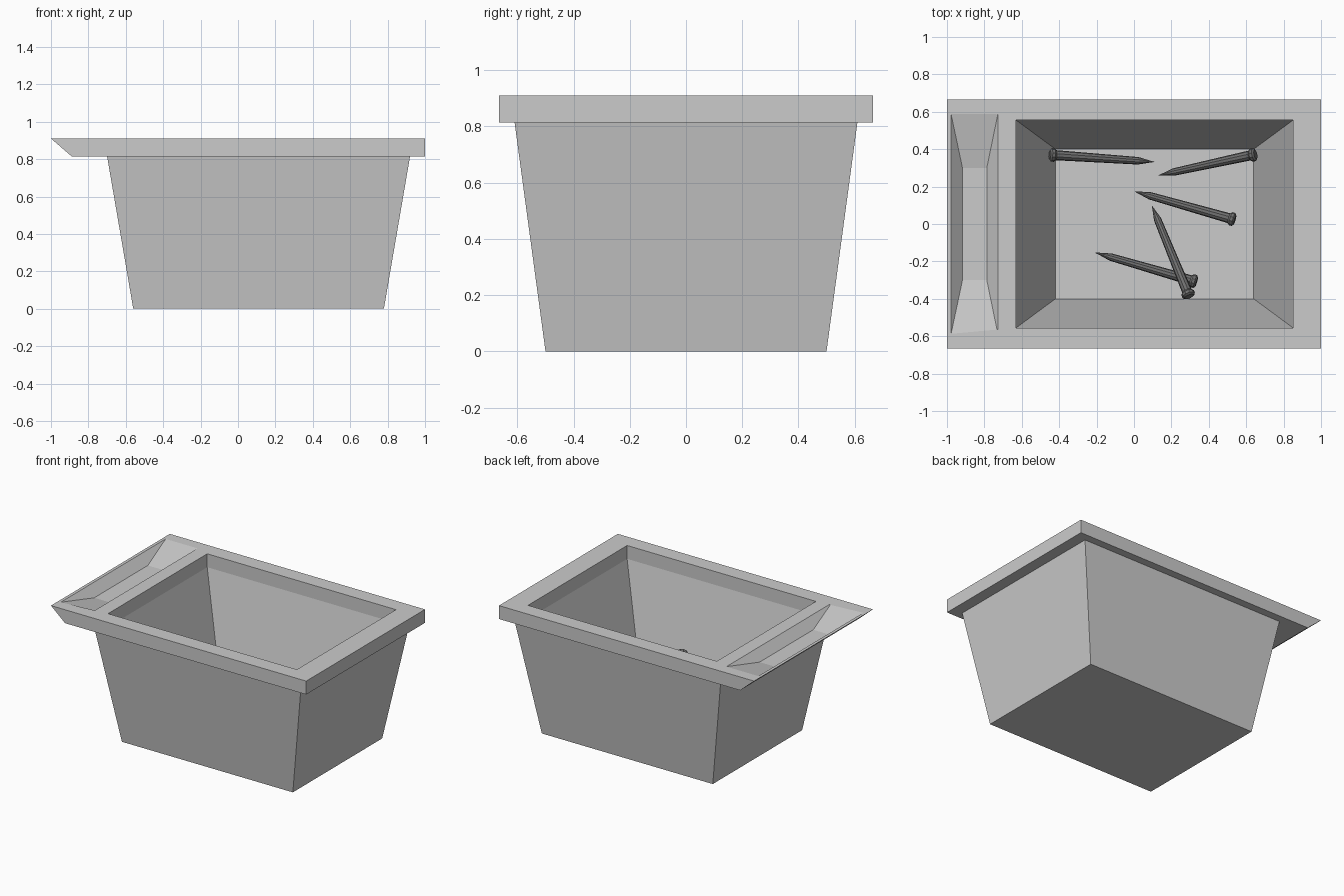
import bpy, bmesh, math
from mathutils import Vector

if "Cube" in bpy.data.objects:
    bpy.data.objects.remove(bpy.data.objects["Cube"])


def ring(bm, x0, x1, y0, y1, z):
    """Rectangle of vertices; y0 / y1 are the half widths at x0 / x1."""
    return [bm.verts.new(p) for p in
            ((x0, -y0, z), (x1, -y1, z), (x1, y1, z), (x0, y0, z))]


def bridge(bm, a, b, skip=()):
    for i in range(len(a)):
        if i not in skip:
            j = (i + 1) % len(a)
            bm.faces.new((a[i], a[j], b[j], b[i]))


def finish(bm, name, mat=None):
    bmesh.ops.recalc_face_normals(bm, faces=bm.faces[:])
    me = bpy.data.meshes.new(name)
    bm.to_mesh(me)
    bm.free()
    ob = bpy.data.objects.new(name, me)
    bpy.context.collection.objects.link(ob)
    if mat:
        me.materials.append(mat)
    return ob


# Tub: outer wall, overhanging rim and tapered inside, lofted in one piece
bm = bmesh.new()
rings = [ring(bm, x0, x1, y, y, z) for x0, x1, y, z in (
    (-0.56, 0.78, 0.50, 0.0),
    (-0.70, 0.92, 0.61, 0.815),
    (-0.89, 1.00, 0.665, 0.815),
    (-1.00, 1.00, 0.665, 0.91),
    (-0.63, 0.85, 0.555, 0.91),
    (-0.63, 0.85, 0.555, 0.815),
    (-0.42, 0.64, 0.40, 0.10))]
for k in range(len(rings) - 1):
    bridge(bm, rings[k], rings[k + 1], skip=(3,) if k == 3 else ())
bm.faces.new(rings[0])
bm.faces.new(rings[-1])

# Sloped tray groove sunk into the wide end of the rim
rim, mouth = rings[3], rings[4]
edge = [rim[0], mouth[0], mouth[3], rim[3]]
groove_top = ring(bm, -0.978, -0.728, 0.587, 0.587, 0.91)
groove_floor = ring(bm, -0.917, -0.787, 0.30, 0.30, 0.848)
bridge(bm, edge, groove_top)
bridge(bm, groove_top, groove_floor)
bm.faces.new(groove_floor)
finish(bm, "tub")

# Nails: turned profile (distance from head, radius), laid from head to tip
dark = bpy.data.materials.new("dark_steel")
dark.diffuse_color = (0.16, 0.16, 0.16, 1)
dark.use_nodes = True
dark.node_tree.nodes["Principled BSDF"].inputs["Base Color"].default_value = dark.diffuse_color
PROFILE = ((0.0, 0.025), (0.008, 0.036), (0.024, 0.036), (0.034, 0.027),
           (-0.09, 0.020))
SIDES = 10


def nail(name, head, tip):
    head, tip = Vector(head), Vector(tip)
    length = (tip - head).length
    rot = (tip - head).to_track_quat('Z', 'Y')
    bm = bmesh.new()
    loops = []
    for d, r in PROFILE:
        d = d if d >= 0 else length + d
        loops.append([bm.verts.new(head + rot @ Vector((
            r * math.cos(math.tau * i / SIDES),
            r * math.sin(math.tau * i / SIDES), d))) for i in range(SIDES)])
    for a, b in zip(loops, loops[1:]):
        bridge(bm, a, b)
    bm.faces.new(loops[0])
    end = bm.verts.new(tip)
    for i in range(SIDES):
        bm.faces.new((loops[-1][i], loops[-1][(i + 1) % SIDES], end))
    finish(bm, name, dark)


NAILS = (((-0.45, 0.37, 0.26), (0.11, 0.332, 0.13)),
         ((0.65, 0.373, 0.34), (0.13, 0.26, 0.13)),
         ((0.54, 0.022, 0.20), (0.0, 0.175, 0.13)),
         ((0.335, -0.31, 0.18), (-0.21, -0.152, 0.13)),
         ((0.295, -0.388, 0.37), (0.095, 0.10, 0.14)))
for n, (h, t) in enumerate(NAILS, 1):
    nail(f"nail_{n}", h, t)
